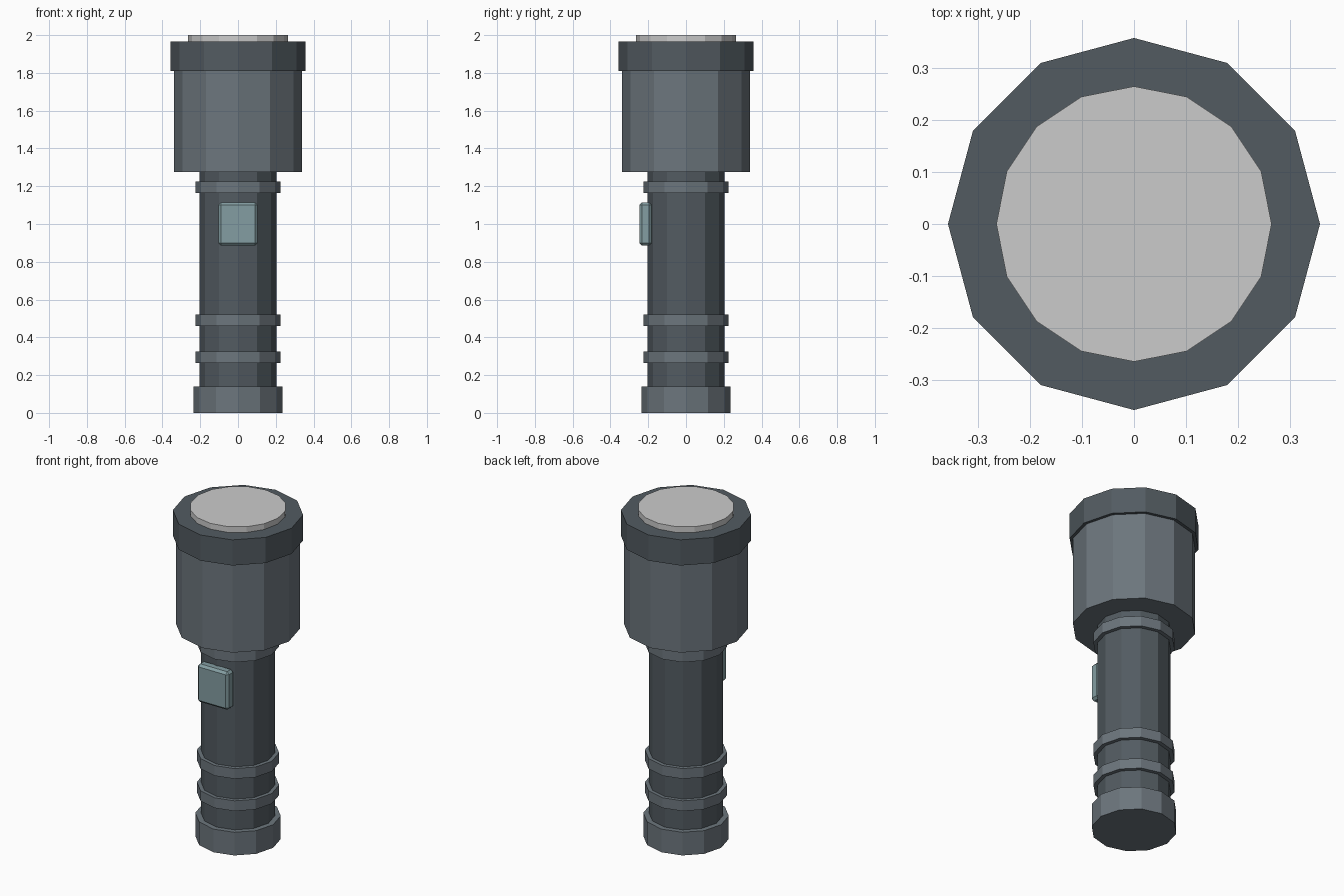
import bpy, bmesh, math

if "Cube" in bpy.data.objects:
    bpy.data.objects.remove(bpy.data.objects["Cube"])


def material(name, rgb):
    m = bpy.data.materials.new(name)
    m.diffuse_color = (*rgb, 1)
    m.use_nodes = True
    m.node_tree.nodes["Principled BSDF"].inputs["Base Color"].default_value = m.diffuse_color
    return m


dark = material("dark_casing", (0.085, 0.105, 0.12))
casing = material("casing", (0.15, 0.18, 0.205))
teal = material("switch_teal", (0.23, 0.34, 0.36))
white = material("lens_white", (0.8, 0.8, 0.8))


def prism(name, radius, z0, z1, mat, sides=12):
    """Upright flat-faced cylinder with a vertex on the +x axis."""
    me = bpy.data.meshes.new(name)
    bm = bmesh.new()
    ring = [bm.verts.new((radius * math.cos(2 * math.pi * i / sides),
                          radius * math.sin(2 * math.pi * i / sides), z0))
            for i in range(sides)]
    base = bm.faces.new(ring)
    top = bmesh.ops.extrude_face_region(bm, geom=[base])["geom"]
    for v in top:
        if isinstance(v, bmesh.types.BMVert):
            v.co.z = z1
    bmesh.ops.recalc_face_normals(bm, faces=bm.faces)
    bm.to_mesh(me)
    bm.free()
    me.materials.append(mat)
    ob = bpy.data.objects.new(name, me)
    bpy.context.collection.objects.link(ob)
    return ob


# Handle and tail cap
prism("tail_cap", 0.235, 0.0, 0.14, casing)
prism("handle", 0.203, 0.03, 1.30, dark)

# Grip rings
for i, z in enumerate((0.295, 0.49, 1.195)):
    prism(f"grip_ring_{i + 1}", 0.226, z - 0.031, z + 0.031, casing)

# Lamp head, rim and lens
prism("lamp_head", 0.34, 1.275, 1.82, casing)
prism("head_rim", 0.358, 1.81, 1.965, dark)
prism("lens", 0.265, 1.93, 2.0, white, sides=16)

# Switch on the front
bpy.ops.mesh.primitive_cube_add(size=1, location=(0, -0.215, 1.0))
switch = bpy.context.object
switch.name = "switch"
switch.scale = (0.208, 0.064, 0.23)
bpy.ops.object.transform_apply(location=False, rotation=False, scale=True)
switch.data.materials.append(teal)
bevel = switch.modifiers.new("bevel", "BEVEL")
bevel.width = 0.014
bevel.segments = 1
